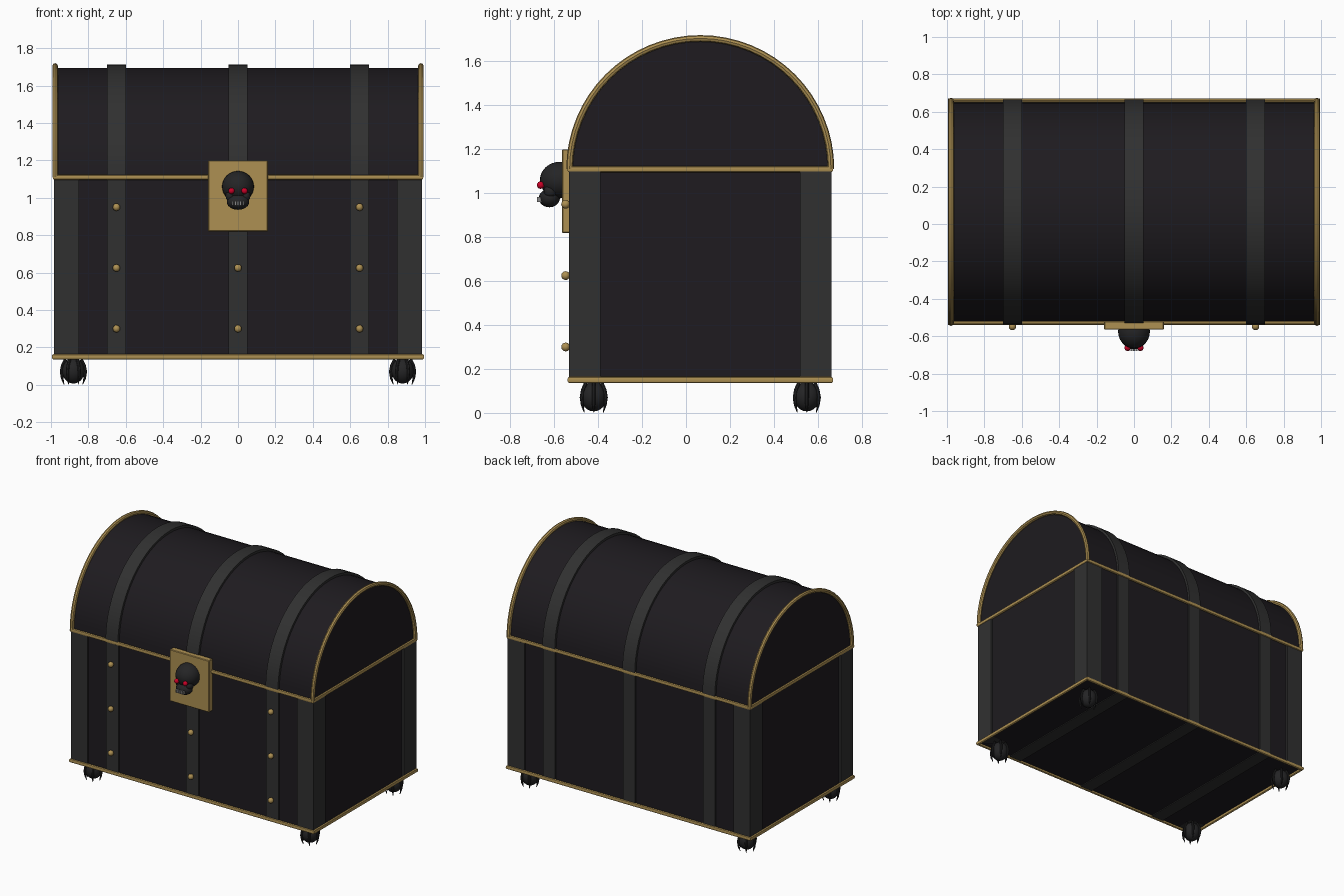
import bpy, bmesh, math
from mathutils import Vector, Matrix

if "Cube" in bpy.data.objects:
    bpy.data.objects.remove(bpy.data.objects["Cube"])

CY, SEAM, BASE = 0.065, 1.11, 0.15     # chest centre in y, lid seam, underside


def material(name, rgb):
    m = bpy.data.materials.new(name)
    m.diffuse_color = (*rgb, 1)
    m.use_nodes = True
    m.node_tree.nodes["Principled BSDF"].inputs["Base Color"].default_value = m.diffuse_color
    return m


WOOD = material("dark_wood", (0.013, 0.011, 0.014))
IRON = material("iron", (0.03, 0.03, 0.03))
BLACK = material("black_iron", (0.018, 0.018, 0.019))
GOLD = material("gold", (0.42, 0.28, 0.085))
RED = material("red_gem", (0.6, 0.0, 0.02))
BONE = material("bone", (0.25, 0.25, 0.25))


def finish(name, bm, mat, smooth=True):
    bmesh.ops.recalc_face_normals(bm, faces=bm.faces)
    me = bpy.data.meshes.new(name)
    bm.to_mesh(me)
    bm.free()
    ob = bpy.data.objects.new(name, me)
    bpy.context.collection.objects.link(ob)
    me.materials.append(mat)
    if smooth:
        bpy.ops.object.select_all(action='DESELECT')
        ob.select_set(True)
        bpy.context.view_layer.objects.active = ob
        bpy.ops.object.shade_smooth_by_angle(angle=math.radians(35))
    return ob


def box(name, lo, hi, mat, bevel=0.0):
    lo, hi = Vector(lo), Vector(hi)
    bm = bmesh.new()
    bmesh.ops.create_cube(bm, size=1, matrix=Matrix.Translation((lo + hi) / 2)
                          @ Matrix.Diagonal((*(hi - lo), 1)))
    if bevel:
        bmesh.ops.bevel(bm, geom=bm.edges[:], offset=bevel, segments=1, affect='EDGES')
    return finish(name, bm, mat, False)


def ball(name, centre, radii, mat, seg=20):
    bm = bmesh.new()
    bmesh.ops.create_uvsphere(bm, u_segments=seg, v_segments=seg // 2 + 2, radius=1,
                              matrix=Matrix.Translation(centre) @ Matrix.Diagonal((*radii, 1)))
    return finish(name, bm, mat)


def half_round(name, x0, x1, r, mat, n=32):
    # solid half cylinder lying along x
    bm = bmesh.new()
    prof = [(CY + r * math.cos(math.pi * i / n), SEAM + r * math.sin(math.pi * i / n))
            for i in range(n + 1)]
    face = bm.faces.new([bm.verts.new((x0, y, z)) for y, z in prof])
    ext = bmesh.ops.extrude_face_region(bm, geom=[face], use_keep_orig=True)
    bmesh.ops.translate(bm, vec=(x1 - x0, 0, 0),
                        verts=[g for g in ext["geom"] if isinstance(g, bmesh.types.BMVert)])
    return finish(name, bm, mat)


def tube(name, pts, r, mat, cyclic=False, radii=None):
    cu = bpy.data.curves.new(name, 'CURVE')
    cu.dimensions, cu.bevel_depth, cu.bevel_resolution, cu.use_fill_caps = '3D', r, 2, True
    sp = cu.splines.new('POLY')
    sp.points.add(len(pts) - 1)
    for i, p in enumerate(pts):
        sp.points[i].co = (*p, 1)
        sp.points[i].radius = radii[i] if radii else 1
    sp.use_cyclic_u = cyclic
    tmp = bpy.data.objects.new(name + "_path", cu)
    bpy.context.collection.objects.link(tmp)
    bm = bmesh.new()
    me = bpy.data.meshes.new_from_object(
        tmp.evaluated_get(bpy.context.evaluated_depsgraph_get()))
    bm.from_mesh(me)
    bpy.data.objects.remove(tmp)
    return finish(name, bm, mat)


# Body and domed lid
box("body", (-0.97, CY - 0.585, BASE), (0.97, CY + 0.585, SEAM), WOOD)
half_round("lid", -0.97, 0.97, 0.585, WOOD)

# Iron straps around body and lid
for i, x in enumerate((-0.65, 0, 0.65)):
    box(f"body_strap_{i}", (x - 0.05, CY - 0.597, BASE - 0.006),
        (x + 0.05, CY + 0.597, SEAM), IRON)
    half_round(f"lid_strap_{i}", x - 0.05, x + 0.05, 0.602, IRON)
    # Rivets on the front straps
    for z in (0.30, 0.625, 0.95):
        if x or z < 0.9:
            ball(f"rivet_{i}_{z}", (x, -0.548, z), (0.02, 0.02, 0.02), GOLD, 12)

# Iron corner brackets and clawed feet
for sx in (-1, 1):
    for sy in (-1, 1):
        tag = ("left" if sx < 0 else "right") + ("_front" if sy < 0 else "_back")
        xs = sorted((sx * 0.85, sx * 0.985))
        ys = sorted((CY + sy * 0.455, CY + sy * 0.597))
        box(f"corner_{tag}", (xs[0], ys[0], BASE), (xs[1], ys[1], SEAM), IRON)
        fx, fy = sx * 0.88, CY + sy * 0.485
        ball(f"foot_{tag}", (fx, fy, 0.075), (0.06, 0.06, 0.068), BLACK)
        for k in range(6):
            a = math.tau * k / 6
            path = [(fx + r * math.cos(a), fy + r * math.sin(a), z) for r, z in
                    ((0.042, 0.135), (0.057, 0.105), (0.064, 0.07), (0.06, 0.035), (0.05, 0.002))]
            tube(f"claw_{tag}_{k}", path, 0.009, BLACK, radii=(1, 1, 1, 0.75, 0.2))

# Gold trim: base, seam and lid arches
for name, z, hx in (("base_trim", BASE, 0.985), ("seam_trim", SEAM, 0.98)):
    tube(name, [(-hx, CY - 0.595, z), (hx, CY - 0.595, z),
                (hx, CY + 0.595, z), (-hx, CY + 0.595, z)], 0.015, GOLD, True)
for side, x in (("left", -0.978), ("right", 0.978)):
    tube(f"arch_trim_{side}",
         [(x, CY + 0.595 * math.cos(math.pi * i / 32), SEAM + 0.595 * math.sin(math.pi * i / 32))
          for i in range(33)], 0.015, GOLD)

# Lock plate with skull
box("lock_plate", (-0.16, -0.565, 0.82), (0.16, -0.52, 1.2), GOLD, 0.004)
ball("skull_cranium", (0, -0.575, 1.06), (0.085, 0.09, 0.083), BLACK, 28)
ball("skull_jaw", (0, -0.622, 0.978), (0.06, 0.048, 0.042), BLACK)
for sx in (-1, 1):
    ball(f"skull_eye_{sx}", (sx * 0.035, -0.662, 1.037), (0.017, 0.017, 0.017), RED, 14)
    ball(f"skull_cheek_{sx}", (sx * 0.042, -0.618, 1.01), (0.025, 0.03, 0.03), BLACK, 14)
for i in range(5):
    x = (i - 2) * 0.014
    box(f"skull_tooth_{i}", (x - 0.005, -0.678, 0.96), (x + 0.005, -0.655, 0.982), BONE)
